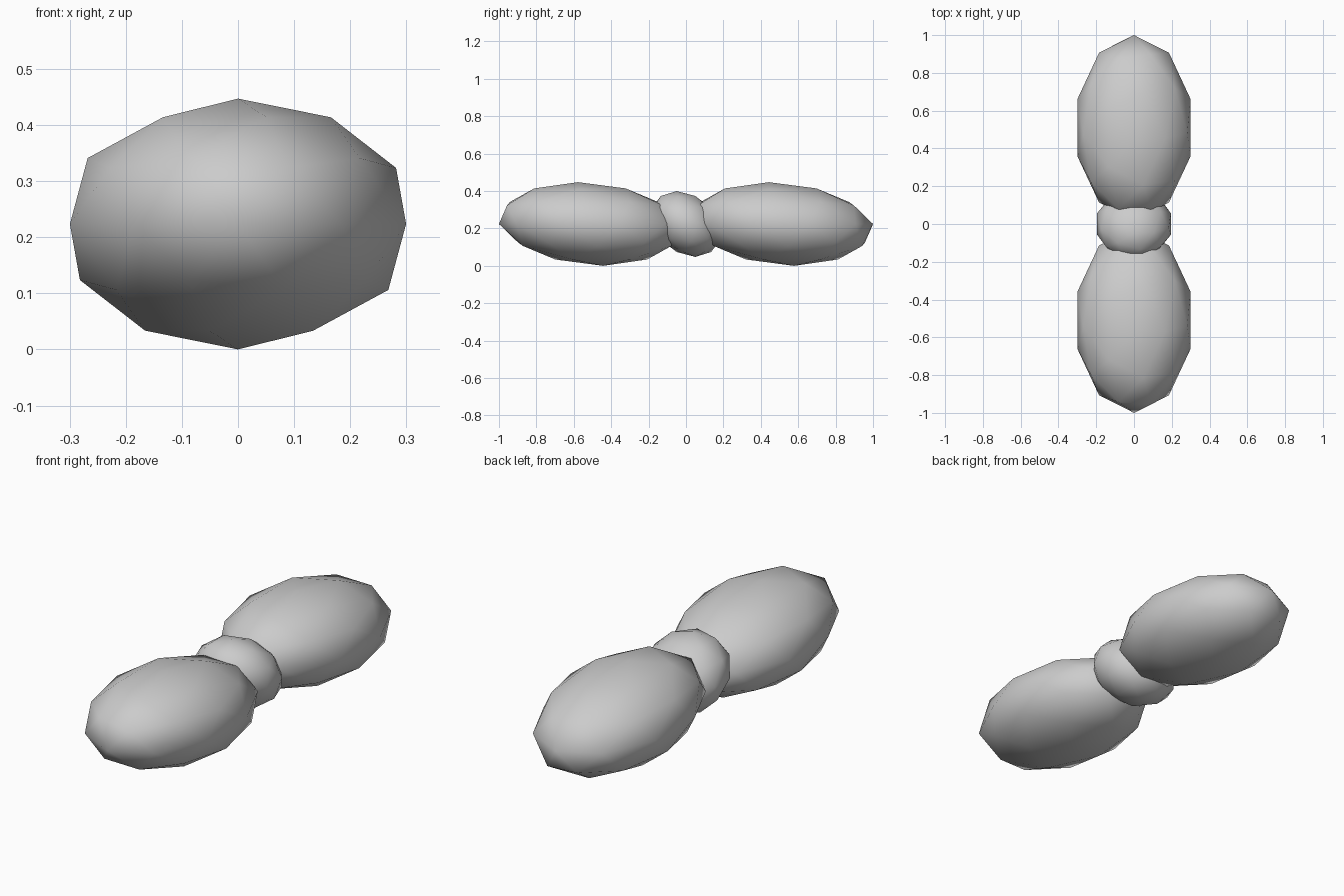
import bpy
import bmesh
from mathutils import Matrix

cube = bpy.data.objects.get("Cube")
if cube:
    bpy.data.objects.remove(cube, do_unlink=True)

GREY = (0.6, 0.6, 0.6, 1.0)
material = bpy.data.materials.new("plain grey")
material.use_nodes = True
material.diffuse_color = GREY
material.node_tree.nodes["Principled BSDF"].inputs["Base Color"].default_value = GREY

MID_HEIGHT = 0.2235


def lobe(name, y, radii, lean):
    """Smooth low-poly ellipsoid whose top leans along y by the given amount."""
    shape = Matrix.Diagonal((*radii, 1.0))
    shape[1][2] = lean
    bm = bmesh.new()
    bmesh.ops.create_icosphere(bm, subdivisions=2, radius=1.0, matrix=shape)
    for face in bm.faces:
        face.smooth = True
    mesh = bpy.data.meshes.new(name)
    bm.to_mesh(mesh)
    bm.free()
    mesh.materials.append(material)
    obj = bpy.data.objects.new(name, mesh)
    obj.location = (0, y, MID_HEIGHT)
    bpy.context.collection.objects.link(obj)


# Two long end lobes
for name, side in (("front_lobe", -1), ("back_lobe", 1)):
    lobe(name, side * 0.51, (0.315, 0.49, MID_HEIGHT), -0.067)

# Small knot joining them
lobe("centre_knot", 0, (0.205, 0.185, 0.176), -0.05)
